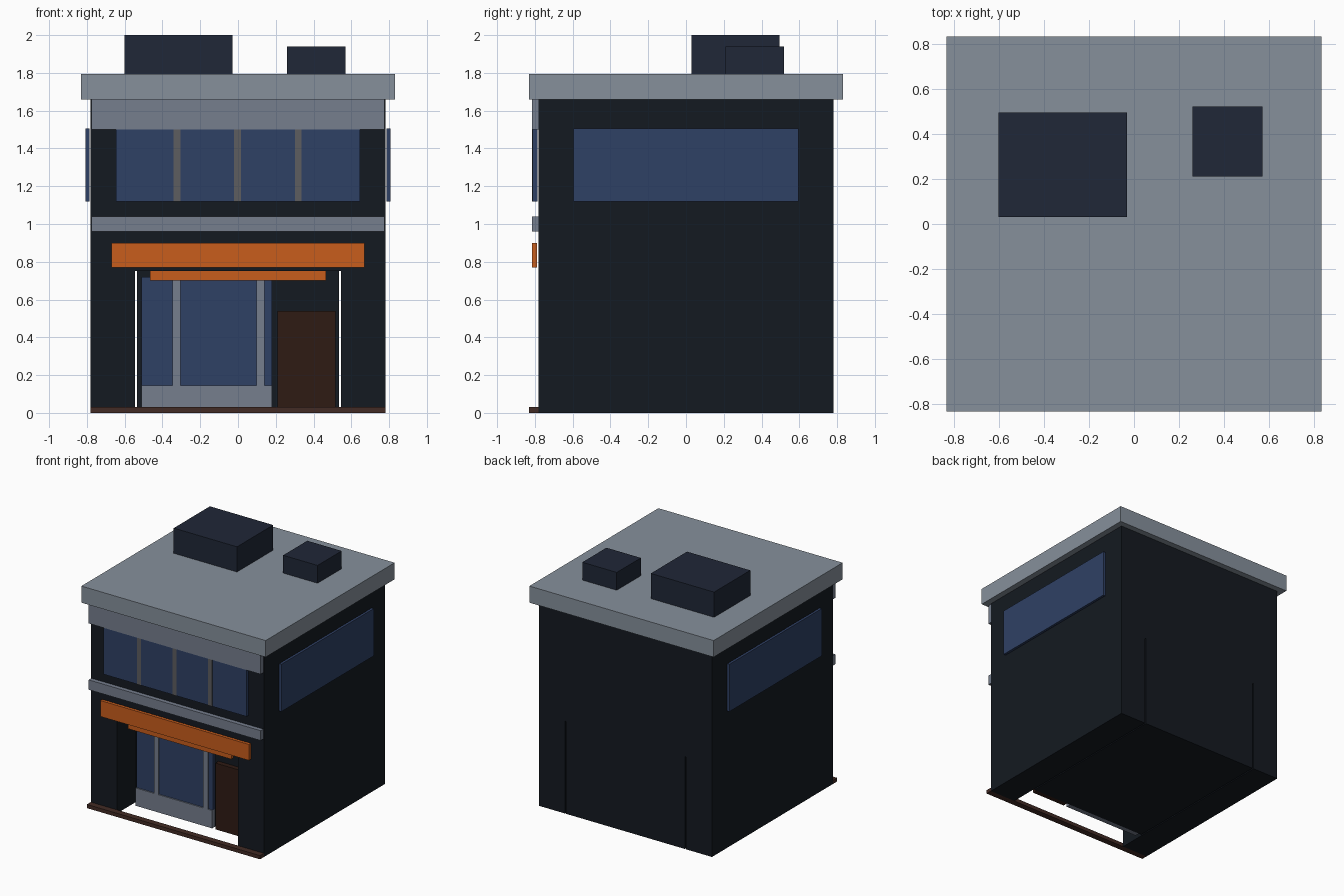
import bpy, bmesh

if "Cube" in bpy.data.objects:
    bpy.data.objects.remove(bpy.data.objects["Cube"])


def material(name, rgb):
    m = bpy.data.materials.new(name)
    m.diffuse_color = (*rgb, 1)
    m.use_nodes = True
    m.node_tree.nodes["Principled BSDF"].inputs["Base Color"].default_value = m.diffuse_color
    return m


DARK = material("dark_wall", (0.007, 0.010, 0.015))
ROOF = material("roof_grey", (0.24, 0.28, 0.33))
TRIM = material("trim_grey", (0.18, 0.21, 0.27))
GLASS = material("blue_glass", (0.028, 0.052, 0.13))
FRAME = material("frame_grey", (0.11, 0.11, 0.115))
ORANGE = material("orange", (0.58, 0.11, 0.012))
DOOR = material("door_brown", (0.028, 0.011, 0.007))
STEP = material("step_brown", (0.055, 0.024, 0.018))
UNIT = material("unit_navy", (0.014, 0.020, 0.038))


def finish(name, bm, mat):
    bmesh.ops.recalc_face_normals(bm, faces=bm.faces)
    mesh = bpy.data.meshes.new(name)
    bm.to_mesh(mesh)
    bm.free()
    mesh.materials.append(mat)
    obj = bpy.data.objects.new(name, mesh)
    bpy.context.collection.objects.link(obj)
    return obj


def box(name, x, y, z, mat):
    """Box from (min, max) pairs on each axis."""
    bm = bmesh.new()
    bmesh.ops.create_cube(bm, size=1)
    for v in bm.verts:
        v.co = [(a + b) / 2 + c * (b - a) for (a, b), c in zip((x, y, z), v.co)]
    return finish(name, bm, mat)


# Shell: arch-shaped front profile swept from front to back
W, D, H = 0.78, 0.78, 1.66
OPEN_X, OPEN_Z = 0.545, 0.752
profile = [(-W, 0), (-OPEN_X, 0), (-OPEN_X, OPEN_Z), (OPEN_X, OPEN_Z),
           (OPEN_X, 0), (W, 0), (W, H), (-W, H)]
bm = bmesh.new()
face = bm.faces.new([bm.verts.new((x, -D, z)) for x, z in profile])
swept = bmesh.ops.extrude_face_region(bm, geom=[face], use_keep_orig=True)
bmesh.ops.translate(bm, vec=(0, 2 * D, 0),
                    verts=[g for g in swept["geom"] if isinstance(g, bmesh.types.BMVert)])
finish("building_shell", bm, DARK)

# Shop core set back in the opening
box("shop_core", (-0.535, 0.535), (-0.55, D), (0, OPEN_Z), DARK)

# Shop front
box("shop_base", (-0.51, 0.18), (-0.59, -0.55), (0, 0.145), TRIM)
box("shop_glass", (-0.51, 0.18), (-0.58, -0.55), (0.145, 0.72), GLASS)
for i, x in enumerate((-0.325, 0.12)):
    box(f"shop_mullion_{i + 1}", (x - 0.021, x + 0.021), (-0.59, -0.55), (0.145, 0.72), TRIM)
box("shop_door", (0.21, 0.515), (-0.59, -0.55), (0, 0.54), DOOR)
box("front_step", (-W, W), (-0.83, -0.78), (0, 0.03), STEP)

# Sign boards
box("main_sign_board", (-0.67, 0.67), (-0.815, -0.79), (0.77, 0.90), ORANGE)
box("lower_sign_board", (-0.465, 0.465), (-0.75, -0.725), (0.70, 0.75), ORANGE)

# Facade bands
box("floor_band", (-0.775, 0.775), (-0.815, -0.78), (0.96, 1.04), TRIM)
box("upper_fascia", (-0.775, 0.775), (-0.815, -0.78), (1.50, H), TRIM)

# Upper windows
box("front_window", (-0.645, 0.645), (-0.812, -0.787), (1.12, 1.50), GLASS)
for i, x in enumerate((-0.323, -0.002, 0.319)):
    box(f"window_mullion_{i + 1}", (x - 0.018, x + 0.018), (-0.815, -0.79), (1.12, 1.50), FRAME)
for side, s in (("left", -1), ("right", 1)):
    box(f"{side}_window", tuple(sorted((0.787 * s, 0.807 * s))), (-0.595, 0.595), (1.12, 1.505), GLASS)

# Roof slab and rooftop units
box("roof_slab", (-0.83, 0.83), (-0.83, 0.83), (H, 1.795), ROOF)
box("large_roof_unit", (-0.60, -0.03), (0.03, 0.495), (1.795, 2.0), UNIT)
box("small_roof_unit", (0.26, 0.57), (0.21, 0.52), (1.795, 1.94), UNIT)
